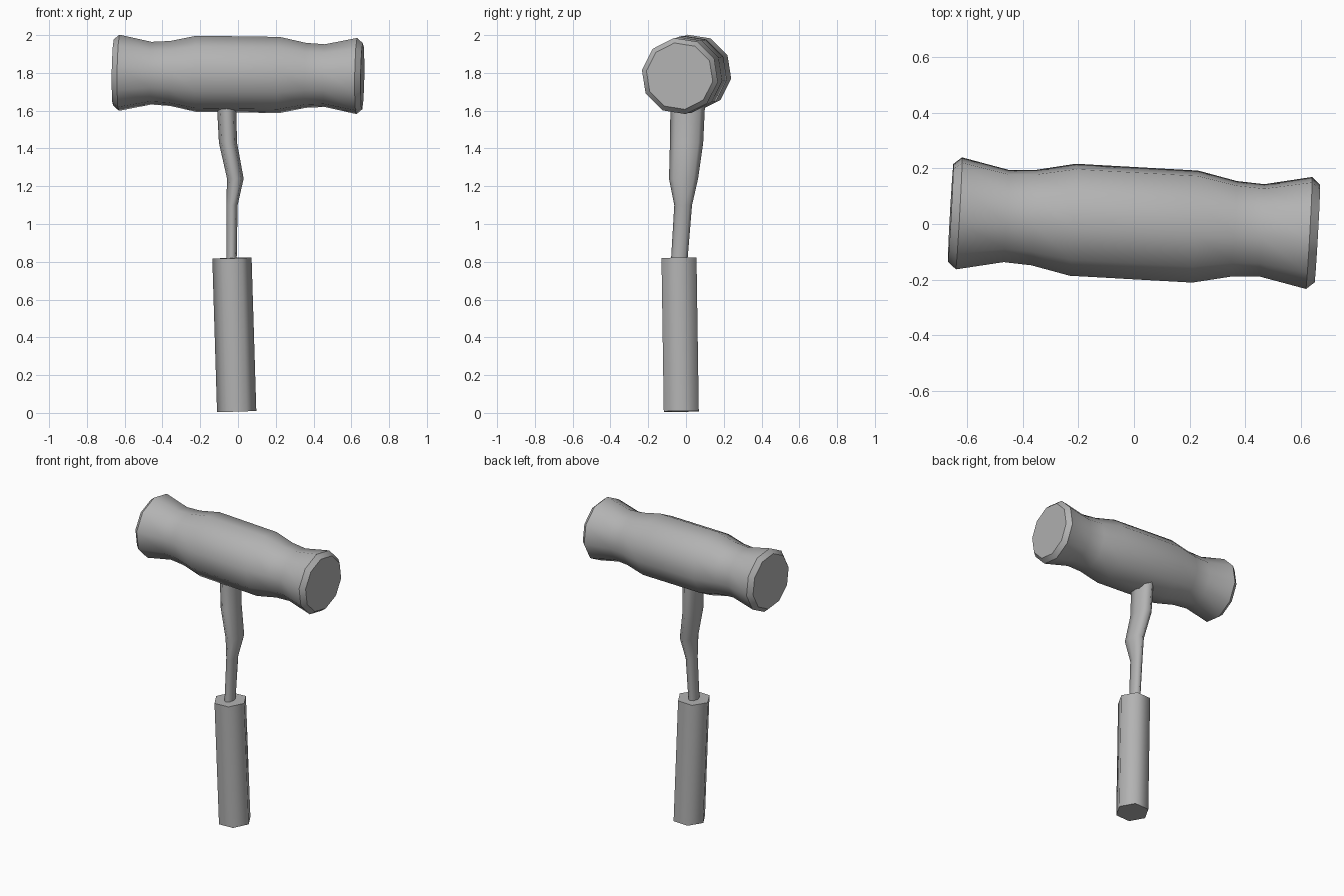
import bpy, bmesh, math
from mathutils import Vector

if "Cube" in bpy.data.objects:
    bpy.data.objects.remove(bpy.data.objects["Cube"])

# mid grey shared by all parts
grey = bpy.data.materials.new("mid_grey")
grey.diffuse_color = (0.45, 0.45, 0.45, 1)
grey.use_nodes = True
grey.node_tree.nodes["Principled BSDF"].inputs["Base Color"].default_value = grey.diffuse_color


def loft(name, sections, sides, u, v, phase=0.0, smooth=40):
    """Skin a tube through sections of (centre, radius along u, radius along v)."""
    bm = bmesh.new()
    rings = []
    for c, ru, rv in sections:
        ring = []
        for i in range(sides):
            a = 2 * math.pi * i / sides + phase
            ring.append(bm.verts.new(Vector(c) + u * ru * math.cos(a) + v * rv * math.sin(a)))
        rings.append(ring)
    for a, b in zip(rings, rings[1:]):
        for i in range(sides):
            j = (i + 1) % sides
            bm.faces.new((a[i], a[j], b[j], b[i]))
    bm.faces.new(rings[0][::-1])
    bm.faces.new(rings[-1])
    bmesh.ops.recalc_face_normals(bm, faces=bm.faces)
    mesh = bpy.data.meshes.new(name)
    bm.to_mesh(mesh)
    bm.free()
    mesh.materials.append(grey)
    obj = bpy.data.objects.new(name, mesh)
    bpy.context.collection.objects.link(obj)
    bpy.ops.object.select_all(action='DESELECT')
    obj.select_set(True)
    bpy.context.view_layer.objects.active = obj
    bpy.ops.object.shade_smooth_by_angle(angle=math.radians(smooth))
    return obj


def frame(axis):
    """Two directions across an axis, the first one close to y."""
    axis = axis.normalized()
    v = axis.cross(Vector((0, 1, 0))).normalized()
    return axis, v.cross(axis), v


# mallet head: turned profile, slightly skewed, mirrored about its middle
axis, u, v = frame(Vector((1, -0.056, -0.014)))
half = [(0.22, 0.204), (0.36, 0.174), (0.46, 0.168), (0.63, 0.204), (0.66, 0.178)]
profile = [(-s, r) for s, r in reversed(half)] + half
mid = Vector((0, 0.003, 1.792))
loft("mallet_head", [(mid + axis * s, r, r) for s, r in profile], 10, u, v,
     math.radians(-9), 39)

# bent shaft, flattened towards the head
X, Y = Vector((1, 0, 0)), Vector((0, 1, 0))
loft("shaft", [
    ((-0.035, -0.04, 0.75), 0.027, 0.043),
    ((-0.032, -0.015, 1.10), 0.03, 0.047),
    ((-0.014, -0.013, 1.24), 0.044, 0.077),
    ((-0.053, 0.003, 1.43), 0.048, 0.088),
    ((-0.062, 0.01, 1.66), 0.051, 0.092),
], 8, X, Y, 0, 80)

# hexagonal grip, leaning a little
axis = Vector((-0.025, -0.012, 0.81)).normalized()
gx = (X - axis * axis.dot(X)).normalized()
gy = axis.cross(gx)
base = Vector((-0.007, -0.025, 0.008))
loft("grip", [(base, 0.104, 0.107), (base + axis * 0.812, 0.104, 0.107)],
     6, gx, gy, 0, 70)
